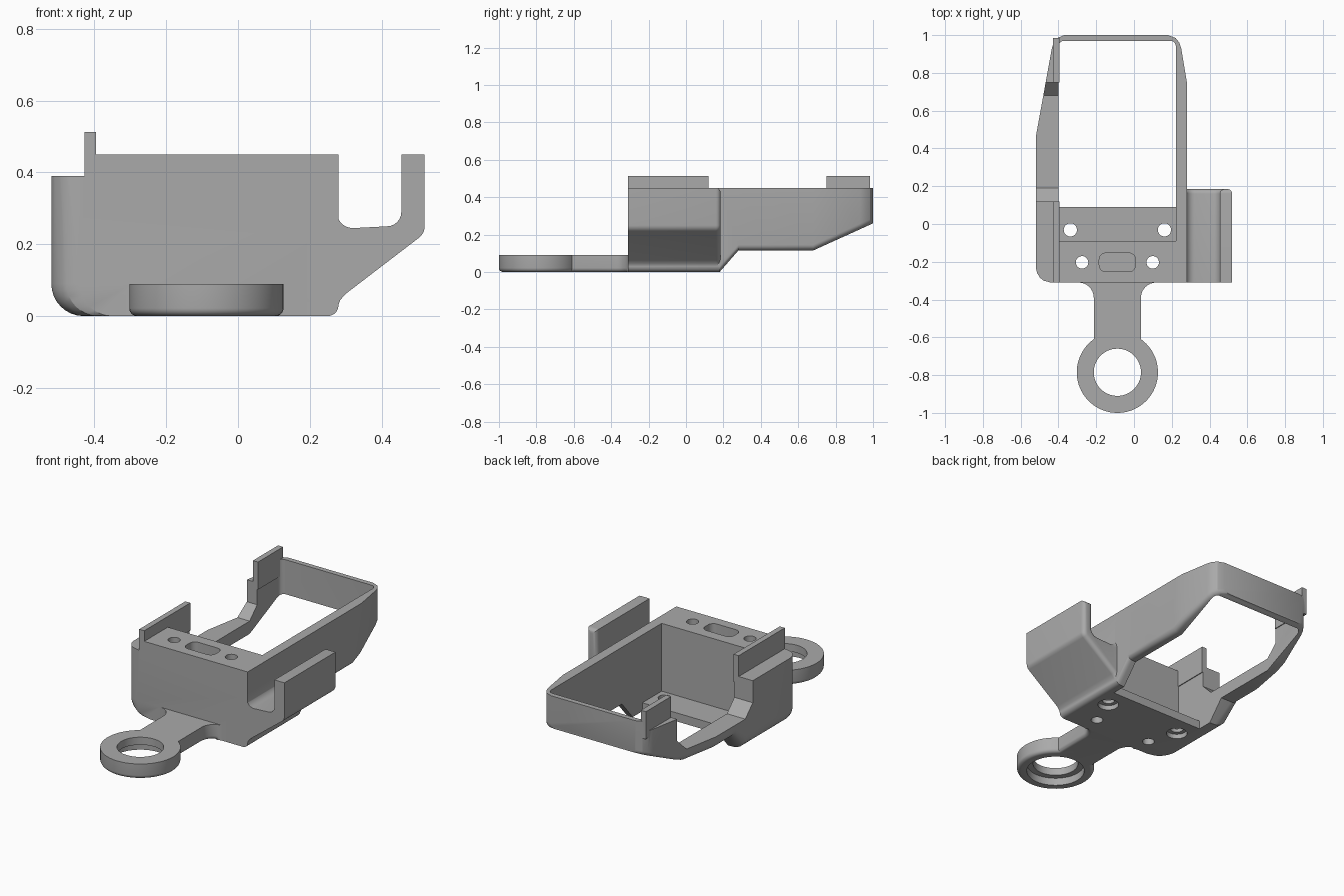
import bpy, bmesh
from math import sin, cos, pi, radians, asin
from mathutils import Vector

cube = bpy.data.objects.get("Cube")
if cube:
    bpy.data.objects.remove(cube, do_unlink=True)

grey = bpy.data.materials.new("plain_grey")
grey.use_nodes = True
grey.diffuse_color = (0.4, 0.4, 0.4, 1)
grey.node_tree.nodes["Principled BSDF"].inputs["Base Color"].default_value = (0.4, 0.4, 0.4, 1)


def finish(name, bm):
    bmesh.ops.recalc_face_normals(bm, faces=bm.faces)
    mesh = bpy.data.meshes.new(name)
    bm.to_mesh(mesh)
    bm.free()
    mesh.materials.append(grey)
    obj = bpy.data.objects.new(name, mesh)
    bpy.context.collection.objects.link(obj)
    return obj


def prism(name, pts, axis, lo, hi, bevel=0, pick=None):
    """Extrude a 2D outline along an axis, optionally rounding the picked edges."""
    put = {"x": lambda p, t: (t, p[0], p[1]),
           "y": lambda p, t: (p[0], t, p[1]),
           "z": lambda p, t: (p[0], p[1], t)}[axis]
    bm = bmesh.new()
    face = bm.faces.new([bm.verts.new(put(p, lo)) for p in pts])
    ext = bmesh.ops.extrude_face_region(bm, geom=[face])
    shift = Vector(put((0, 0), hi - lo))
    bmesh.ops.translate(bm, vec=shift, verts=[v for v in ext["geom"] if isinstance(v, bmesh.types.BMVert)])
    bmesh.ops.recalc_face_normals(bm, faces=bm.faces)
    if bevel:
        edges = [e for e in bm.edges if pick(e.verts[0].co) and pick(e.verts[1].co)]
        bmesh.ops.bevel(bm, geom=edges, offset=bevel, segments=5, profile=0.5, affect="EDGES")
    return finish(name, bm)


def box(name, x, y, z):
    return prism(name, [(x[0], y[0]), (x[1], y[0]), (x[1], y[1]), (x[0], y[1])], "z", *z)


def arc(cx, cy, r, a, b, n=8):
    return [(cx + r * cos(radians(a + (b - a) * i / n)), cy + r * sin(radians(a + (b - a) * i / n)))
            for i in range(n + 1)]


def disc(name, x, y, r, lo, hi, n=40):
    return prism(name, arc(x, y, r, 0, 360, n)[:-1], "z", lo, hi)


def combine(target, other, operation):
    mod = target.modifiers.new(operation.lower(), "BOOLEAN")
    mod.operation, mod.solver, mod.object = operation, "EXACT", other
    bpy.context.view_layer.objects.active = target
    bpy.ops.object.modifier_apply(modifier=mod.name)
    bpy.data.objects.remove(other, do_unlink=True)


def cut(target, other):
    combine(target, other, "DIFFERENCE")


def join(target, other):
    combine(target, other, "UNION")


def lookup(table, y):
    for (y0, v0), (y1, v1) in zip(table, table[1:]):
        if y <= y1:
            return v0 + (v1 - v0) * (y - y0) / (y1 - y0)
    return table[-1][1]


# Tray hull: sections lofted from front to back, with rounded lower edges
FRONT, TOP = -0.31, 0.45
right_side = [(FRONT, -0.44), (-0.30, -0.478), (-0.285, -0.497), (-0.26, -0.513), (-0.23, -0.52),
              (0.46, -0.52), (0.93, -0.435), (0.96, -0.425), (0.985, -0.405), (1, -0.37)]
left_side = [(FRONT, 0.28), (0.75, 0.28), (0.93, 0.25), (0.96, 0.24), (0.985, 0.22), (1, 0.18)]
underside = [(FRONT, 0), (0.18, 0), (0.28, 0.115), (0.68, 0.115), (1, 0.26)]
bm = bmesh.new()
rings = []
for y in sorted({p[0] for p in right_side + left_side + underside}):
    xr, xl, z = lookup(right_side, y), lookup(left_side, y), lookup(underside, y)
    rad = 0.09 if y < 0.2 else 0.05 if y < 0.7 else 0.02
    section = [(xr, TOP)] + arc(xr + rad, z + rad, rad, 180, 270)
    section += arc(xl - 0.03, z + 0.03, 0.03, 270, 360, 5) + [(xl, TOP)]
    rings.append([bm.verts.new((px, y, pz)) for px, pz in section])
for a, b in zip(rings, rings[1:]):
    for i in range(len(a)):
        j = (i + 1) % len(a)
        bm.faces.new((a[i], a[j], b[j], b[i]))
bm.faces.new(rings[0])
bm.faces.new(rings[-1])
bmesh.ops.triangulate(bm, faces=[f for f in bm.faces if len(f.verts) == 4])
frame = finish("tray_frame", bm)

# Side pocket with an open channel on the left
pocket = [(0.25, 0.02), (0.275, 0.02), (0.285, 0.045), (0.30, 0.062)]
pocket += arc(0.48, 0.25, 0.04, -50, 0, 5) + [(0.52, TOP), (0.455, TOP)]
pocket += arc(0.415, 0.29, 0.04, 0, -90, 6) + arc(0.32, 0.29, 0.045, -90, -180, 6) + [(0.25, 0.29)]
join(frame, prism("side_pocket", pocket, "y", FRONT, 0.185, 0.025,
                  lambda c: c.y > 0.18 and c.x > 0.26))

# Open interior with a short floor at the front
inside = [(-0.09, 1), (-0.09, 0.05), (0.09, 0.05), (0.09, -1), (0.97, -1), (0.97, 1)]
cut(frame, prism("interior_cutter", inside, "x", -0.40, 0.222, 0.03,
                 lambda c: c.y > 0.96 and abs(c.z) > 0.9))

# Lowered shelf and dipped middle of the right wall
cut(frame, box("shelf_cutter", (-0.8, -0.428), (-0.6, 1.2), (0.39, 0.8)))
dip = [(0.12, 0.8), (0.12, 0.26), (0.19, 0.19), (0.68, 0.19), (0.75, 0.26), (0.75, 0.8)]
cut(frame, prism("dip_cutter", dip, "x", -0.8, -0.3))

# Thin tabs on the right wall
for label, y in (("front", (FRONT, 0.12)), ("back", (0.75, 0.985))):
    join(frame, box(label + "_tab", (-0.428, -0.395), y, (0.35, 0.513)))

# Arm with flared root, and the ring at its end
RX, RY, RR = -0.088, -0.785, 0.215
turn = asin(0.125 / RR) * 180 / pi
outline = arc(RX, RY, RR, 90 + turn, 450 - turn, 56)
outline += arc(RX + 0.205, FRONT - 0.08, 0.08, 180, 90) + [(RX + 0.205, -0.28), (RX - 0.205, -0.28)]
outline += arc(RX - 0.205, FRONT - 0.08, 0.08, 90, 0)
join(frame, prism("ring_arm", outline, "z", 0, 0.09, 0.022,
                  lambda c: c.z < 0.01 and c.y < FRONT - 0.005))
cut(frame, disc("ring_hole_cutter", RX, RY, 0.125, -0.5, 0.5, 56))
cut(frame, disc("ring_recess_cutter", RX, RY, 0.16, -0.5, 0.045, 56))

# Screw holes: plain through the front block, recessed under the floor
for x in (-0.275, 0.099):
    cut(frame, disc("block_hole_cutter", x, -0.203, 0.033, -0.5, 1))
for x in (-0.337, 0.161):
    cut(frame, disc("floor_hole_cutter", x, -0.031, 0.035, -0.5, 0.3))
    cut(frame, disc("floor_recess_cutter", x, -0.031, 0.058, -0.5, 0.028))

# Blind rounded slot in the top of the front block
slot = []
for k, (sx, sy) in enumerate(((1, 1), (-1, 1), (-1, -1), (1, -1))):
    slot += arc(-0.088 + sx * 0.062, -0.203 + sy * 0.015, 0.034, 90 * k, 90 * k + 90, 6)
cut(frame, prism("slot_cutter", slot, "z", 0.36, 0.8))

bpy.ops.object.select_all(action="DESELECT")
frame.select_set(True)
bpy.context.view_layer.objects.active = frame
bpy.ops.object.shade_smooth_by_angle(angle=radians(25))
